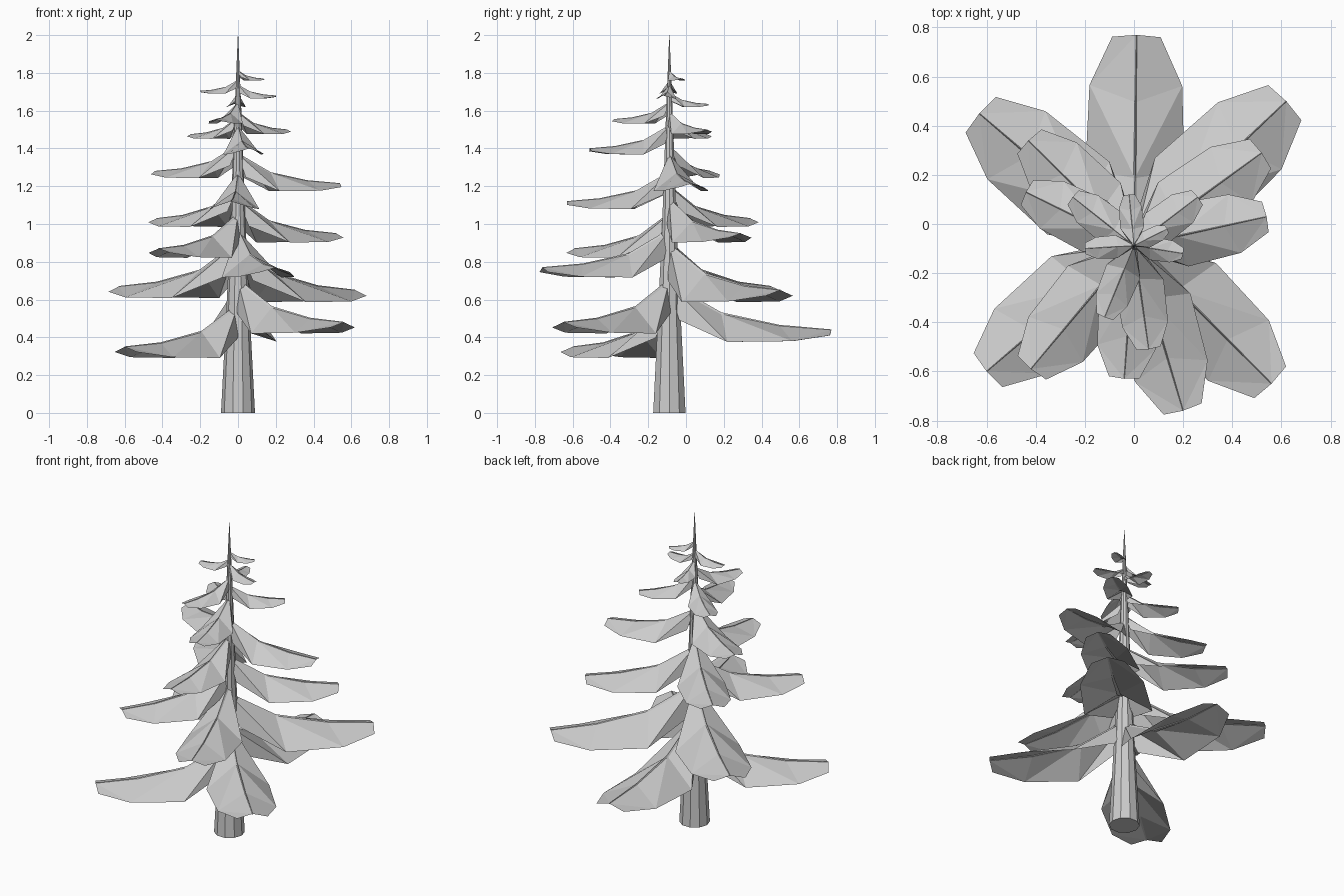
import bpy, bmesh
from math import cos, sin, tau
from mathutils import Vector

cube = bpy.data.objects.get("Cube")
if cube:
    bpy.data.objects.remove(cube)

grey = bpy.data.materials.new("light grey")
grey.use_nodes = True
colour = (0.6, 0.6, 0.6, 1)
grey.diffuse_color = colour
grey.node_tree.nodes["Principled BSDF"].inputs["Base Color"].default_value = colour

AXIS = Vector((0, -0.088, 0))


def finish(bm, name):
    mesh = bpy.data.meshes.new(name)
    bm.to_mesh(mesh)
    bm.free()
    mesh.materials.append(grey)
    bpy.context.collection.objects.link(bpy.data.objects.new(name, mesh))


def tube(bm, rings):
    """Skin a list of equal rings of points, with both ends closed."""
    loops = [[bm.verts.new(p) for p in ring] for ring in rings]
    n = len(loops[0])
    for a, b in zip(loops, loops[1:]):
        for i in range(n):
            j = (i + 1) % n
            bm.faces.new((a[i], a[j], b[j], b[i]))
    bm.faces.new(loops[0][::-1])
    bm.faces.new(loops[-1])


# Tapered trunk
bm = bmesh.new()
SIDES = 10
rings = []
for z, r in ((0, 0.09), (0.5, 0.064), (1.0, 0.04), (1.5, 0.022), (2.0, 0.001)):
    rings.append([AXIS + Vector((r * cos(tau * i / SIDES), r * sin(tau * i / SIDES), z))
                  for i in range(SIDES)])
tube(bm, rings)
finish(bm, "trunk")

# Shape of one bough, as fractions of its length
RIDGE = ((0.0, 0.28), (0.32, 0.10), (0.68, 0.025), (1.0, 0.0))           # along, up
EDGE = ((0.06, 0.07, 0.06), (0.36, 0.235, -0.075),
        (0.76, 0.22, -0.07), (0.99, 0.115, -0.035))                      # along, side, up


def bough(name, x, y, z):
    """Folded drooping needle sheet with a thin stem, ending at x, y, z."""
    reach = Vector((x, y, 0)) - AXIS
    size = reach.length
    out = reach / size
    side = Vector((-out.y, out.x, 0))

    def at(along, across, up):
        return AXIS + out * along * size + side * across * size + Vector((0, 0, z + up * size))

    bm = bmesh.new()
    ridge = [bm.verts.new(at(a, 0, u)) for a, u in RIDGE]
    for s in (1, -1):
        edge = [bm.verts.new(at(a, s * w, u)) for a, w, u in EDGE]
        for i in range(3):
            r0, r1, e0, e1 = ridge[i], ridge[i + 1], edge[i], edge[i + 1]
            tris = ((r0, e0, e1), (r0, e1, r1)) if i < 2 else ((r0, e0, r1), (r1, e0, e1))
            for t in tris:
                bm.faces.new(t if s < 0 else t[::-1])
    # Stem under the fold, showing slightly above it
    rings = []
    for (a, u), w in zip(RIDGE, (0.018, 0.013, 0.009, 0.004)):
        rings.append([at(a, 0, u + w * 0.6), at(a, w, u - w), at(a, -w, u - w)])
    tube(bm, rings)
    finish(bm, name)


# Bough tips, from the lowest to the highest
TIPS = (
    (-0.60, -0.60, 0.35), (0.01, 0.77, 0.44), (0.56, -0.65, 0.48),
    (0.62, 0.50, 0.65), (-0.63, 0.45, 0.67), (0.20, -0.76, 0.77),
    (-0.42, -0.59, 0.87), (0.52, 0.29, 0.95), (-0.43, 0.34, 1.03),
    (-0.04, -0.63, 1.12), (0.54, 0.03, 1.215), (-0.44, 0.13, 1.28),
    (0.06, -0.51, 1.40), (-0.25, 0.11, 1.475), (0.26, 0.11, 1.50),
    (-0.12, -0.38, 1.555), (-0.02, 0.12, 1.635), (0.20, -0.12, 1.68),
    (-0.20, -0.10, 1.705), (0.135, -0.02, 1.77),
)
for number, tip in enumerate(TIPS, 1):
    bough(f"bough_{number:02d}", *tip)
